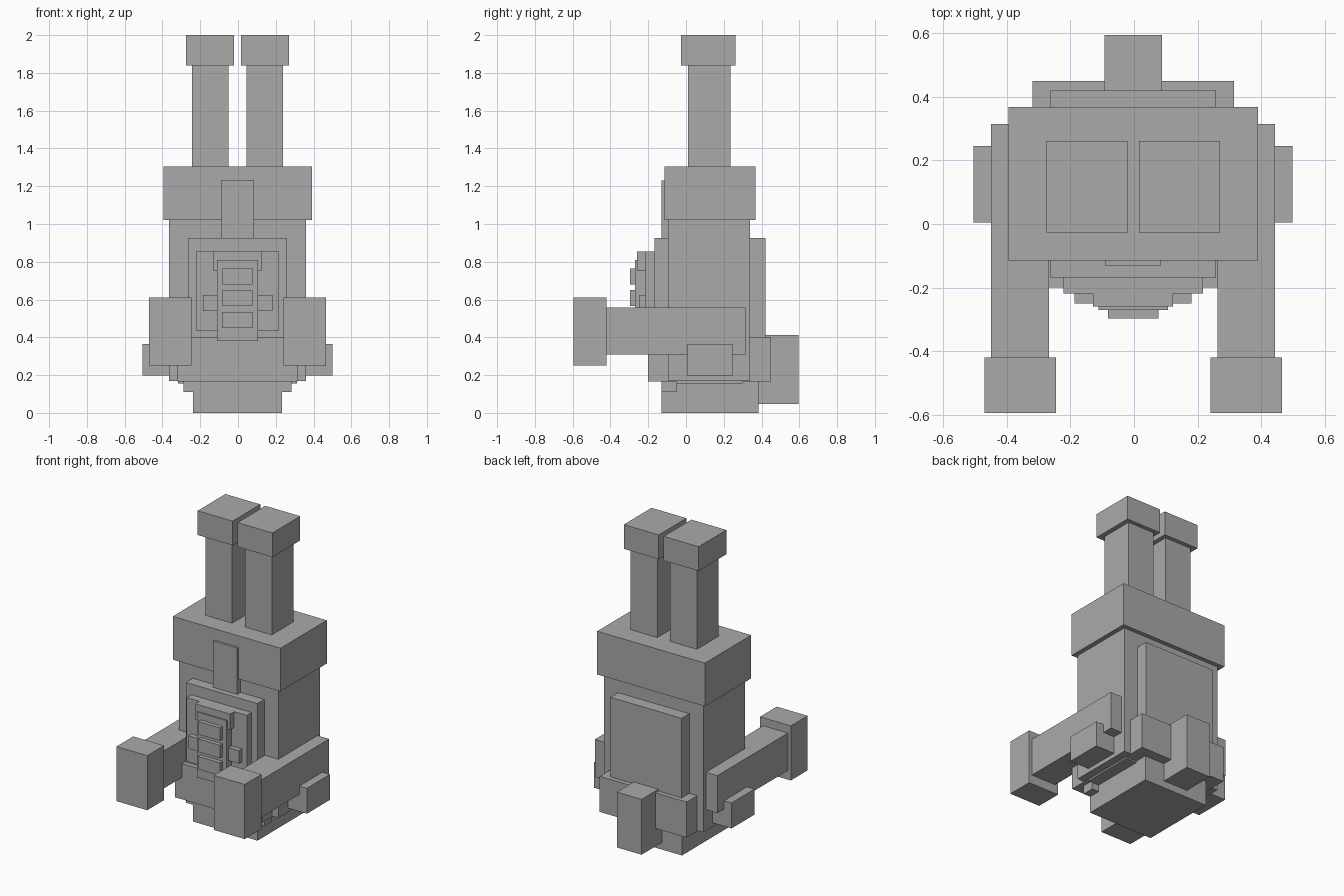
import bpy
import bmesh
from mathutils import Matrix, Vector

if "Cube" in bpy.data.objects:
    bpy.data.objects.remove(bpy.data.objects["Cube"], do_unlink=True)

CENTRE = -0.0025  # the mirror plane sits slightly off the origin

grey = bpy.data.materials.new("plain grey")
grey.use_nodes = True
grey.diffuse_color = (0.4, 0.4, 0.4, 1)
grey.node_tree.nodes["Principled BSDF"].inputs["Base Color"].default_value = (0.4, 0.4, 0.4, 1)


def block(name, x, y, z):
    """Box spanning the given (low, high) ranges."""
    low, high = Vector((x[0], y[0], z[0])), Vector((x[1], y[1], z[1]))
    bm = bmesh.new()
    bmesh.ops.create_cube(bm, size=1, matrix=Matrix.Diagonal((*(high - low), 1)))
    mesh = bpy.data.meshes.new(name)
    bm.to_mesh(mesh)
    bm.free()
    mesh.materials.append(grey)
    obj = bpy.data.objects.new(name, mesh)
    obj.location = (low + high) / 2
    bpy.context.collection.objects.link(obj)
    return obj


def centred(name, half, y, z):
    return block(name, (CENTRE - half, CENTRE + half), y, z)


def pair(name, x, y, z):
    block("left_" + name, (CENTRE + x[0], CENTRE + x[1]), y, z)
    block("right_" + name, (CENTRE - x[1], CENTRE - x[0]), y, z)


# Upturned legs and hips
pair("foot", (0.018, 0.273), (-0.027, 0.262), (1.84, 2.0))
pair("leg", (0.047, 0.242), (0.01, 0.235), (1.30, 1.84))
centred("hips", 0.393, (-0.115, 0.368), (1.02, 1.305))
centred("hip_flap", 0.088, (-0.13, -0.09), (0.90, 1.23))

# Torso and collar
centred("torso", 0.363, (-0.095, 0.34), (0.17, 1.02))
centred("chest_plate", 0.261, (-0.168, -0.09), (0.39, 0.925))
centred("back_plate", 0.26, (0.33, 0.42), (0.39, 0.925))
centred("collar", 0.317, (-0.2, 0.45), (0.165, 0.40))
centred("neck", 0.314, (-0.05, 0.30), (0.155, 0.18))

# Layered chest panel with buttons
centred("panel_base", 0.219, (-0.218, -0.16), (0.435, 0.855))
centred("panel_header", 0.126, (-0.26, -0.21), (0.75, 0.855))
centred("panel_side_tabs", 0.184, (-0.25, -0.21), (0.54, 0.625))
centred("panel_strip", 0.109, (-0.27, -0.19), (0.38, 0.81))
for i in range(3):
    bottom = 0.45 + i * 0.115
    centred(f"panel_button_{i + 1}", 0.079, (-0.297, -0.26), (bottom, bottom + 0.085))

# Arms and shoulder blocks
pair("arm", (0.265, 0.447), (-0.42, 0.315), (0.31, 0.557))
pair("hand", (0.243, 0.468), (-0.595, -0.42), (0.25, 0.61))
pair("shoulder_block", (0.35, 0.502), (0.005, 0.245), (0.197, 0.365))

# Head resting on the ground, with the backward block
centred("head", 0.236, (-0.13, 0.383), (0.0, 0.168))
centred("head_side_bar", 0.287, (-0.13, -0.05), (0.11, 0.168))
centred("back_block", 0.09, (0.375, 0.595), (0.047, 0.412))
